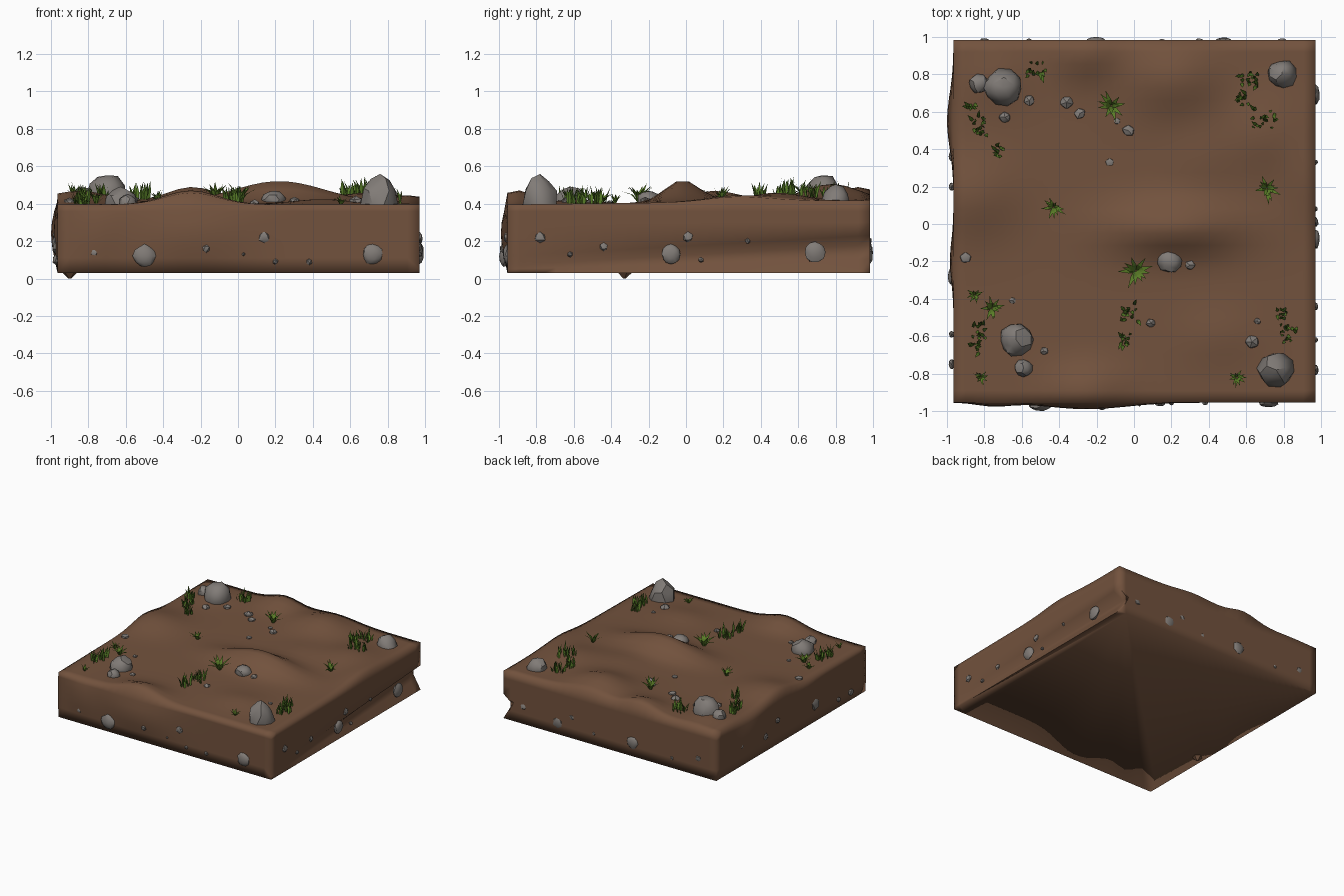
import bpy, bmesh, math, random
from mathutils import Vector, Matrix

if "Cube" in bpy.data.objects:
    bpy.data.objects.remove(bpy.data.objects["Cube"])
random.seed(4)

def material(name, rgb):
    m = bpy.data.materials.new(name)
    m.diffuse_color = (*rgb, 1)
    m.use_nodes = True
    m.node_tree.nodes["Principled BSDF"].inputs["Base Color"].default_value = m.diffuse_color
    return m

SOIL = material("brown soil", (0.17, 0.085, 0.047))
STONE = material("grey stone", (0.22, 0.20, 0.185))
LEAF = material("green leaf", (0.10, 0.20, 0.02))
BLADE = material("grass green", (0.085, 0.18, 0.018))

def finish(bm, name, mat, angle=None):
    me = bpy.data.meshes.new(name)
    bm.to_mesh(me)
    bm.free()
    ob = bpy.data.objects.new(name, me)
    me.materials.append(mat)
    bpy.context.collection.objects.link(ob)
    if angle:
        bpy.ops.object.select_all(action='DESELECT')
        bpy.context.view_layer.objects.active = ob
        ob.select_set(True)
        bpy.ops.object.shade_smooth_by_angle(angle=math.radians(angle))
    return ob

# Ground extents and rolling hills: centre x, y, spread x, y, height
X0, X1, Y0, Y1, ZB = -0.965, 0.97, -0.955, 0.985, 0.03
HILLS = [(0.22, -0.02, 0.34, 0.13, 0.12), (-0.25, 0.92, 0.17, 0.14, 0.07),
         (-0.74, 0.78, 0.15, 0.15, 0.03), (0.22, 0.78, 0.24, 0.20, 0.09),
         (0.70, 0.48, 0.20, 0.20, 0.045), (-0.85, 0.15, 0.22, 0.20, 0.06),
         (-0.25, -0.90, 0.20, 0.13, 0.075), (0.35, 0.35, 0.2, 0.2, 0.03),
         (0.92, 0.25, 0.12, 0.20, 0.03), (0.45, -0.60, 0.2, 0.14, 0.025)]

def ground(x, y):
    z = 0.395 + 0.012 * (y + 1)
    return z + sum(a * math.exp(-((x - cx) / sx) ** 2 - ((y - cy) / sy) ** 2)
                   for cx, cy, sx, sy, a in HILLS)

def bump(v, c, w):
    return math.exp(-((v - c) / w) ** 2)

# Soil slab: hilly top grid, bulging side rings, flat bottom
N = 30
bm = bmesh.new()
top = [[bm.verts.new((X0 + (X1 - X0) * i / N, Y0 + (Y1 - Y0) * j / N, 0))
        for j in range(N + 1)] for i in range(N + 1)]
for row in top:
    for v in row:
        v.co.z = ground(v.co.x, v.co.y)
for i in range(N):
    for j in range(N):
        bm.faces.new((top[i][j], top[i + 1][j], top[i + 1][j + 1], top[i][j + 1]))
rim = ([top[i][0] for i in range(N)] + [top[N][j] for j in range(N)]
       + [top[i][N] for i in range(N, 0, -1)] + [top[0][j] for j in range(N, 0, -1)])
prev = rim
for k, level in enumerate((0.36, 0.30, 0.24, 0.18, 0.11, ZB)):
    ring = []
    for v in rim:
        x, y, z = v.co.x, v.co.y, level
        s = math.sin(math.pi * (k + 1) / 6) if k < 5 else 0
        if abs(y - Y0) < 1e-4:    # front bulges
            y -= s * (0.02 * bump(x, -0.75, 0.12) + 0.035 * bump(x, -0.25, 0.3))
        if abs(x - X0) < 1e-4:    # left bulges
            x -= s * (0.035 * bump(v.co.y, 0.55, 0.2) + 0.02 * bump(v.co.y, -0.2, 0.15))
        if abs(x - X1) < 1e-4:    # crease climbing along the right wall, undercut at the back
            t = (v.co.y - Y0) / (Y1 - Y0)
            crease = 0.07 + 0.11 * t
            if k == 2:
                z = crease + 0.05
            elif k == 3:
                z, x = crease, x - 0.09 * t
            elif k == 4:
                z, x = (crease + ZB) / 2, x - 0.045 * t
        ring.append(bm.verts.new((x, y, z)))
    n = len(rim)
    for a in range(n):
        b = (a + 1) % n
        bm.faces.new((prev[b], prev[a], ring[a], ring[b]))
    prev = ring
bm.faces.new(list(reversed(prev)))
bmesh.ops.recalc_face_normals(bm, faces=bm.faces)
finish(bm, "soil_slab", SOIL, 100)

# Small clod hanging under the slab
bm = bmesh.new()
bmesh.ops.create_cone(bm, cap_ends=True, segments=5, radius1=0.008, radius2=0.05, depth=0.04,
                      matrix=Matrix.Translation((-0.9, -0.33, 0.02)))
finish(bm, "hanging_clod", SOIL)

def add_stone(bm, pos, size):
    rot = Matrix.Rotation(random.uniform(0, 6.28), 4, 'Z')
    made = bmesh.ops.create_icosphere(bm, subdivisions=2 if max(size) > 0.05 else 1, radius=1)
    for v in made["verts"]:
        v.co = rot @ v.co * random.uniform(0.9, 1.08)
        v.co = Vector(pos) + Vector([c * s for c, s in zip(v.co, size)])

# Stones lying on the ground: x, y, radius, height of the stone's top
STONES = [(-0.70, 0.73, 0.105, 0.56), (-0.83, 0.75, 0.055, 0.49), (0.79, 0.80, 0.08, 0.50),
          (-0.63, -0.62, 0.09, 0.49), (0.76, -0.78, 0.10, 0.55), (-0.59, -0.77, 0.05, 0.45),
          (0.63, -0.63, 0.042, 0), (0.19, -0.20, 0.065, 0), (0.30, -0.22, 0.03, 0),
          (-0.36, 0.65, 0.04, 0), (-0.29, 0.59, 0.033, 0), (-0.56, 0.66, 0.033, 0),
          (-0.69, 0.57, 0.035, 0), (-0.03, 0.50, 0.036, 0), (-0.13, 0.33, 0.024, 0),
          (-0.09, 0.55, 0.02, 0), (-0.90, -0.18, 0.032, 0), (0.09, -0.53, 0.028, 0),
          (0.66, -0.52, 0.02, 0), (-0.48, -0.68, 0.024, 0), (-0.65, -0.41, 0.02, 0)]
bm = bmesh.new()
for x, y, r, peak in STONES:
    z = ground(x, y)
    add_stone(bm, (x, y, z), (r, r * 0.95, max(peak - z, 0.03) if peak else 0.75 * r))
finish(bm, "ground_stones", STONE, 35)

# Stones set in the walls: distance along the wall, z, radius
WALLS = {
    "front": [(-0.5, 0.12, 0.06), (-0.77, 0.14, 0.025), (-0.17, 0.16, 0.022), (0.14, 0.22, 0.034),
              (0.03, 0.13, 0.01), (0.2, 0.09, 0.016), (0.38, 0.09, 0.018), (0.72, 0.13, 0.056)],
    "right": [(-0.78, 0.22, 0.032), (-0.62, 0.13, 0.016), (-0.44, 0.17, 0.024), (-0.08, 0.13, 0.053),
              (0.01, 0.22, 0.03), (0.08, 0.1, 0.016), (0.33, 0.2, 0.015), (0.69, 0.14, 0.056)],
    "back": [(0.79, 0.17, 0.03), (0.48, 0.12, 0.05), (0.35, 0.2, 0.025), (0.15, 0.12, 0.02),
             (-0.2, 0.14, 0.055), (-0.56, 0.11, 0.02), (-0.8, 0.17, 0.03)],
    "left": [(0.67, 0.2, 0.025), (0.36, 0.16, 0.03), (0.2, 0.23, 0.025), (-0.28, 0.18, 0.05),
             (-0.59, 0.1, 0.02), (-0.75, 0.1, 0.03)]}
for side, stones in WALLS.items():
    bm = bmesh.new()
    for u, z, r in stones:
        d = 0.012 + 0.2 * r
        if side in ("front", "back"):
            y = Y0 - 0.03 * bump(u, -0.3, 0.3) if side == "front" else Y1 - 0.008
            add_stone(bm, (u, y, z), (r, d, r))
        else:
            x = X1 if side == "right" else X0 - 0.01
            add_stone(bm, (x, u, z), (d, r, r))
    finish(bm, side + "_wall_stones", STONE, 35)

def add_blade(bm, base, yaw, lean, length, width):
    """Bent, tapering blade: straight at the root, leaning further out at the tip."""
    out = Vector((math.cos(yaw), math.sin(yaw), 0))
    side = Vector((-out.y, out.x, 0)) * width / 2
    up = Vector((0, 0, 1))
    mid = base + (out * math.sin(lean * 0.7) + up * math.cos(lean * 0.7)) * length * 0.5
    tip = mid + (out * math.sin(lean * 1.3) + up * math.cos(lean * 1.3)) * length * 0.5
    a, b, c, d, e = [bm.verts.new(p) for p in
                     (base - side * 0.6, base + side * 0.6, mid + side, mid - side, tip)]
    bm.faces.new((a, b, c, d))
    bm.faces.new((d, c, e))

# Star-shaped leafy plants: x, y, radius
PLANTS = [(-0.12, 0.63, 0.085), (-0.43, 0.09, 0.065), (0.01, -0.25, 0.095), (0.71, 0.19, 0.075),
          (-0.76, -0.45, 0.07), (-0.85, -0.38, 0.05), (0.55, -0.82, 0.05), (-0.82, -0.82, 0.045)]
bm = bmesh.new()
for x, y, r in PLANTS:
    base = Vector((x, y, ground(x, y) - 0.008))
    for i in range(11):
        add_blade(bm, base, i * 2.4 + random.uniform(-0.2, 0.2),
                  random.uniform(0.4, 1.1), r * random.uniform(1.15, 1.45), r * 0.26)
finish(bm, "leafy_plants", LEAF)

# Upright grass tufts: x, y, spread
TUFTS = [(-0.52, 0.83, 0.045), (-0.82, 0.52, 0.05), (-0.87, 0.63, 0.015), (-0.73, 0.39, 0.025),
         (0.62, 0.76, 0.05), (0.58, 0.67, 0.03), (0.70, 0.57, 0.06), (-0.83, -0.57, 0.04),
         (-0.85, -0.66, 0.025), (-0.02, -0.48, 0.05), (-0.04, -0.62, 0.03), (0.83, -0.58, 0.05),
         (0.79, -0.48, 0.025)]
bm = bmesh.new()
for x, y, s in TUFTS:
    for i in range(6 + int(s * 240)):
        px, py = x + random.uniform(-s, s), y + random.uniform(-s, s)
        add_blade(bm, Vector((px, py, ground(px, py) - 0.008)), random.uniform(0, 6.28),
                  random.uniform(0.1, 0.5), random.uniform(0.06, 0.11), 0.019)
finish(bm, "grass_tufts", BLADE)
